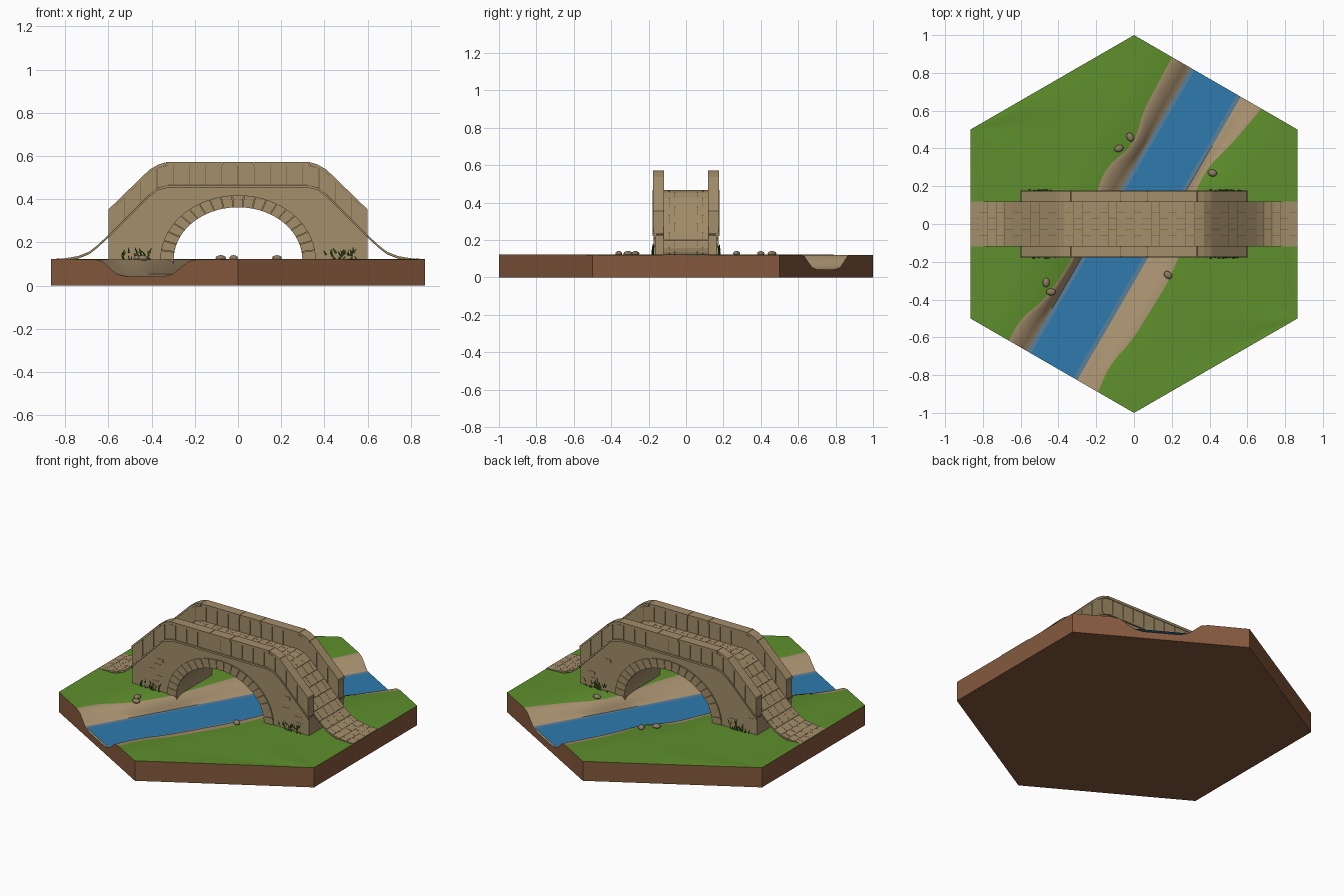
import bpy, bmesh, math, random
from mathutils import Vector, Matrix

random.seed(4)
old = bpy.data.objects.get("Cube")
if old:
    bpy.data.objects.remove(old, do_unlink=True)


def material(name, r, g, b):
    rgba = [(c / 255 / 12.92 if c < 11 else ((c / 255 + 0.055) / 1.055) ** 2.4) for c in (r, g, b)] + [1]
    m = bpy.data.materials.new(name)
    m.use_nodes = True
    m.diffuse_color = rgba
    m.node_tree.nodes["Principled BSDF"].inputs["Base Color"].default_value = rgba
    return m


stone = material("stone", 163, 142, 106)
mortar = material("mortar", 104, 89, 64)
grass = material("grass", 94, 143, 44)
sand = material("sand", 169, 146, 112)
earth = material("earth", 133, 89, 61)
water = material("water", 46, 122, 174)
shallow = material("shallow water", 88, 128, 156)
leaf = material("leaf", 62, 92, 30)
rock = material("rock", 140, 124, 98)


def finish(name, bm, *mats, smooth=None):
    bmesh.ops.recalc_face_normals(bm, faces=bm.faces)
    mesh = bpy.data.meshes.new(name)
    bm.to_mesh(mesh)
    bm.free()
    for m in mats:
        mesh.materials.append(m)
    ob = bpy.data.objects.new(name, mesh)
    bpy.context.collection.objects.link(ob)
    if smooth:
        bpy.ops.object.select_all(action='DESELECT')
        ob.select_set(True)
        bpy.context.view_layer.objects.active = ob
        bpy.ops.object.shade_smooth_by_angle(angle=math.radians(smooth))
    return ob


def interp(knots, v):
    """Piecewise linear lookup."""
    for (a, p), (b, q) in zip(knots, knots[1:]):
        if v <= b:
            return p + (q - p) * (v - a) / (b - a)
    return knots[-1][1]


def prism(bm, outline, y0, y1):
    """Extrude an x-z outline from y0 to y1."""
    face = bm.faces.new([bm.verts.new((x, y0, z)) for x, z in outline])
    moved = bmesh.ops.extrude_face_region(bm, geom=[face])["geom"]
    bmesh.ops.translate(bm, vec=(0, y1 - y0, 0), verts=[v for v in moved if isinstance(v, bmesh.types.BMVert)])


def strip(bm, x0, x1, low, high, y0, y1):
    """Bar between two height curves."""
    mids = sorted(s * k for k, _ in DECK[1:] for s in (-1, 1))
    xs = [x0] + [x for x in mids if x0 + 0.002 < x < x1 - 0.002] + [x1]
    prism(bm, [(x, high(x)) for x in xs] + [(x, low(x)) for x in reversed(xs)], y0, y1)


# Ground: hexagonal slab with a river channel, gridded across (t) and along (s)
ALONG, ACROSS = Vector((0.5, 0.866, 0)), Vector((0.866, -0.5, 0))
LEFT = [(-.87, -.265), (-.73, -.27), (-.58, -.207), (-.34, -.19), (.05, -.255),
        (.185, -.28), (.364, -.21), (.545, -.257), (.87, -.267)]
RIGHT = [(-.87, .28), (-.71, .262), (-.54, .30), (-.16, .31), (.05, .28),
         (.28, .20), (.45, .185), (.62, .235), (.87, .28)]


def place(s, t, z):
    return ALONG * s + ACROSS * t + Vector((0, 0, z))


def bank(edge, side):
    """Heights from the grass edge down to the river bed."""
    inner = side * 0.15
    return [(edge, .121), (edge + (inner - edge) * .35, .113), (edge + (inner - edge) * .7, .08),
            (inner, .054), (side * .10, .043)]


def section(s):
    l = sum(interp(LEFT, s + d) for d in (-.05, 0, .05)) / 3
    r = sum(interp(RIGHT, s + d) for d in (-.05, 0, .05)) / 3
    outer = [1, .9, .8, .7, .6, .5, .4]
    lawn = lambda t: (t, .121 + .002 * math.sin(9 * s + 5 * t))
    return ([lawn(-t) for t in outer] + bank(l, -1) + bank(r, 1)[::-1] + [lawn(t) for t in reversed(outer)])


bm = bmesh.new()
rows, grid = 40, []
for i in range(rows + 1):
    u = -1 + 2 * i / rows
    row = []
    for t, z in section(u * .866):
        limit = .866 if abs(t) <= .5 else (1 - abs(t)) * 1.732
        row.append(bm.verts.new(place(u * limit, t, z)))
    grid.append(row)
for a, b in zip(grid, grid[1:]):
    for j in range(len(a) - 1):
        f = bm.faces.new((a[j], a[j + 1], b[j + 1], b[j]))
        f.material_index = 1 if 7 <= j <= 15 else 0
for row in grid:
    row[0].co.z = row[-1].co.z = .121
bmesh.ops.remove_doubles(bm, verts=bm.verts, dist=1e-5)
rim = [e for e in bm.edges if e.is_boundary]
skirt = bmesh.ops.extrude_edge_only(bm, edges=rim)["geom"]
for g in skirt:
    if isinstance(g, bmesh.types.BMVert):
        g.co.z = 0
    elif isinstance(g, bmesh.types.BMFace):
        g.material_index = 2
base = [g for g in skirt if isinstance(g, bmesh.types.BMEdge) and all(v.co.z == 0 for v in g.verts)]
for f in bmesh.ops.contextual_create(bm, geom=base)["faces"]:
    f.material_index = 2
finish("ground", bm, grass, sand, earth, smooth=40)

# River surface with pale shallows along both sides
bm = bmesh.new()
for t0, t1, index in ((-.155, -.13, 1), (-.13, .13, 0), (.13, .155, 1)):
    f = bm.faces.new([bm.verts.new(place(s, t, .056)) for s, t in
                      ((-.866, t0), (-.866, t1), (.866, t1), (.866, t0))])
    f.material_index = index
finish("river", bm, water, shallow)

# Bridge height curves, symmetric in x
DECK = [(0, .468), (.32, .468), (.37, .455), (.41, .425), (.6, .235), (.65, .188),
        (.69, .157), (.74, .137), (.8, .127), (.866, .123)]
RAIL = [(0, .572), (.335, .572), (.37, .56), (.41, .537), (.6, .353)]


def deck(drop=0):
    return lambda x: interp(DECK, abs(x)) - drop


def rail(drop=0):
    return lambda x: interp(RAIL, abs(x)) - drop


def arch(angle, grow=0):
    return (-(.298 + grow) * math.cos(angle), .12 + (.243 + grow * .9) * math.sin(angle))


# Bridge body with the arched opening
bm = bmesh.new()
top = [(s * k, z - .01) for s, pts in ((-1, DECK[4:0:-1]), (1, DECK[1:5])) for k, z in pts]
opening = [arch(math.pi * i / 36) for i in range(36, -1, -1)]
prism(bm, top + [(.6, .05), (.298, .05)] + opening + [(-.298, .05), (-.6, .05)], -.167, .167)
finish("bridge_body", bm, stone, smooth=20)

# Wedge stones around the arch on both faces
bm = bmesh.new()
count = 21
for side in (-1, 1):
    for i in range(count):
        a, b = (math.pi * (i + e) / count for e in (.03, .97))
        m = (a + b) / 2
        prism(bm, [arch(a), arch(m), arch(b), arch(b, .062), arch(m, .062), arch(a, .062)],
              side * .16, side * .174)
finish("arch_stones", bm, stone)

# Parapets: mortar core, upright slabs, capping and a lower string course
core, slabs, caps, course = (bmesh.new() for _ in range(4))
for side in (-1, 1):
    strip(core, -.598, .598, deck(.012), rail(.006), side * .123, side * .170)
    for i in range(16):
        x = -.6 + i * .075
        strip(slabs, x + .0015, x + .0735, deck(), rail(.016), side * .119, side * .174)
    cuts = [-.6, -.405, -.335, -.07, .07, .335, .405, .6]
    for a, b in zip(cuts, cuts[1:]):
        strip(caps, a + .001, b - .001, rail(.015), rail(), side * .117, side * .176)
    strip(course, -.6, .6, deck(.013), deck(.001), side * .16, side * .178)
finish("parapet_core", core, mortar)
finish("parapet_slabs", slabs, stone)
finish("parapet_caps", caps, stone)
finish("string_course", course, stone)

# Roadway: thin bed running down to the ground, paved in staggered courses
bm = bmesh.new()
strip(bm, -.866, .866, deck(.012), deck(.003), -.119, .119)
finish("road_bed", bm, mortar)
bm = bmesh.new()
rows = 38
for i in range(rows):
    x0 = -.866 + 1.732 * i / rows
    cuts = [-.12, -.06, 0, .06, .12] if i % 2 else [-.12, -.09, -.03, .03, .09, .12]
    for a, b in zip(cuts, cuts[1:]):
        strip(bm, x0 + .0006, x0 + 1.732 / rows - .0006, deck(.008), deck(), a + .0006, b - .0006)
finish("paving", bm, stone)

# A few raised bricks on the side walls
bm = bmesh.new()
for side in (-1, 1):
    for end in (-1, 1):
        for i in range(7):
            x, z = end * random.uniform(.4, .57), .16 + .035 * i
            if z + .03 < deck(.02)(abs(x) + .03):
                prism(bm, [(x - .022, z), (x + .022, z), (x + .022, z + .02), (x - .022, z + .02)],
                      side * .16, side * .169)
finish("wall_bricks", bm, stone)

# Leafy tufts at the foot of the walls
bm = bmesh.new()
for side in (-1, 1):
    for end in (-1, 1):
        for i in range(26):
            spot = Vector((end * random.triangular(.39, .57, .47), side * random.uniform(.172, .182),
                           .125 + random.random() ** 2 * .04))
            turn = Matrix.Rotation(random.uniform(-.7, .7), 4, 'Y')
            size = Matrix.Diagonal((1, .5, 1, 1))
            bmesh.ops.create_cone(bm, segments=4, radius1=.005, radius2=.001, depth=.026,
                                  matrix=Matrix.Translation(spot) @ turn @ size)
finish("wall_plants", bm, leaf)

# River stones on the banks
bm = bmesh.new()
for x, y in ((-.02, .46), (-.08, .40), (.415, .27), (.18, -.27), (-.465, -.31), (-.44, -.36)):
    bmesh.ops.create_icosphere(bm, subdivisions=2, radius=.022, matrix=Matrix.Translation((x, y, .128))
                               @ Matrix.Rotation(random.uniform(0, 3), 4, 'Z') @ Matrix.Diagonal((1.15, .85, .6, 1)))
finish("river_stones", bm, rock, smooth=50)
